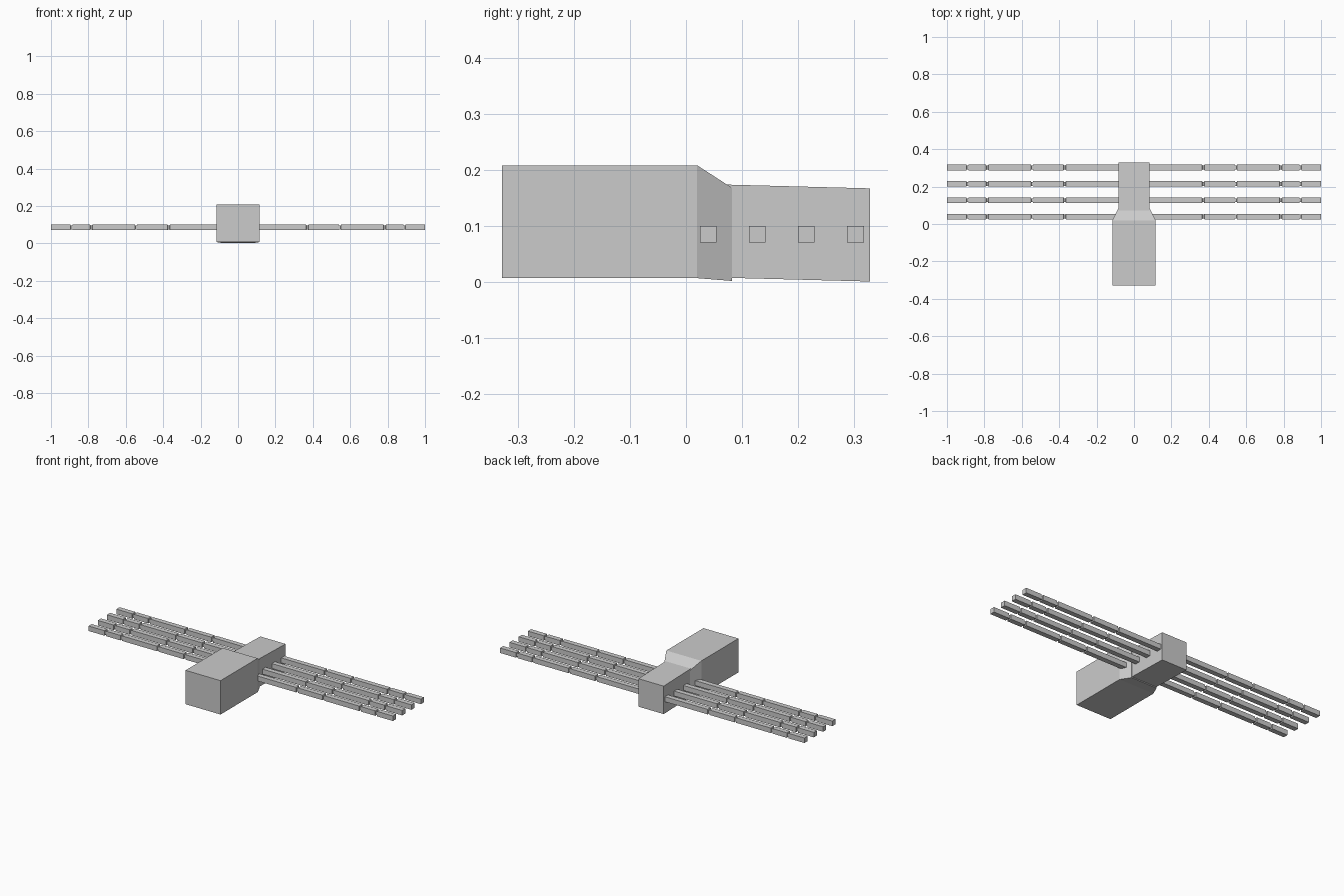
import bpy, bmesh

if "Cube" in bpy.data.objects:
    bpy.data.objects.remove(bpy.data.objects["Cube"])

grey = bpy.data.materials.new("light_grey")
grey.diffuse_color = (0.6, 0.6, 0.6, 1)
grey.use_nodes = True
grey.node_tree.nodes["Principled BSDF"].inputs["Base Color"].default_value = grey.diffuse_color


def loft(name, rings):
    """Skin a closed solid through four-cornered rings."""
    bm = bmesh.new()
    loops = [[bm.verts.new(p) for p in ring] for ring in rings]
    for a, b in zip(loops, loops[1:]):
        for i in range(4):
            j = (i + 1) % 4
            bm.faces.new((a[i], a[j], b[j], b[i]))
    bm.faces.new(loops[0])
    bm.faces.new(loops[-1])
    bmesh.ops.recalc_face_normals(bm, faces=bm.faces)
    mesh = bpy.data.meshes.new(name)
    bm.to_mesh(mesh)
    bm.free()
    mesh.materials.append(grey)
    obj = bpy.data.objects.new(name, mesh)
    bpy.context.collection.objects.link(obj)
    return obj


def body_ring(y, w, z0, z1):
    return [(-w, y, z0), (w, y, z0), (w, y, z1), (-w, y, z1)]


def arm_ring(x, y, z, r):
    return [(x, y - r, z - r), (x, y + r, z - r), (x, y + r, z + r), (x, y - r, z + r)]


# Large front block with its tapered neck
loft("front_body", [body_ring(-0.328, 0.115, 0.007, 0.208),
                    body_ring(0.02, 0.115, 0.007, 0.208),
                    body_ring(0.082, 0.085, 0.002, 0.168)])

# Slimmer rear block, sloping slightly down to the back
loft("rear_body", [body_ring(0.06, 0.083, 0.008, 0.174),
                   body_ring(0.328, 0.083, 0.001, 0.167)])

# Four segmented arms on each side, with a narrow groove at every joint
R, Z = 0.0148, 0.085
JOINTS = (0.37, 0.545, 0.785, 0.89)
for n, y in enumerate((0.04, 0.127, 0.214, 0.302)):
    for side, label in ((1, "right"), (-1, "left")):
        stations = [(0.075, R)]
        for j in JOINTS:
            stations += [(j - 0.006, R), (j - 0.004, R * 0.65), (j + 0.004, R * 0.65), (j + 0.006, R)]
        stations.append((1.0, R))
        loft(f"{label}_arm_{n + 1}", [arm_ring(side * x, y, Z, r) for x, r in stations])
